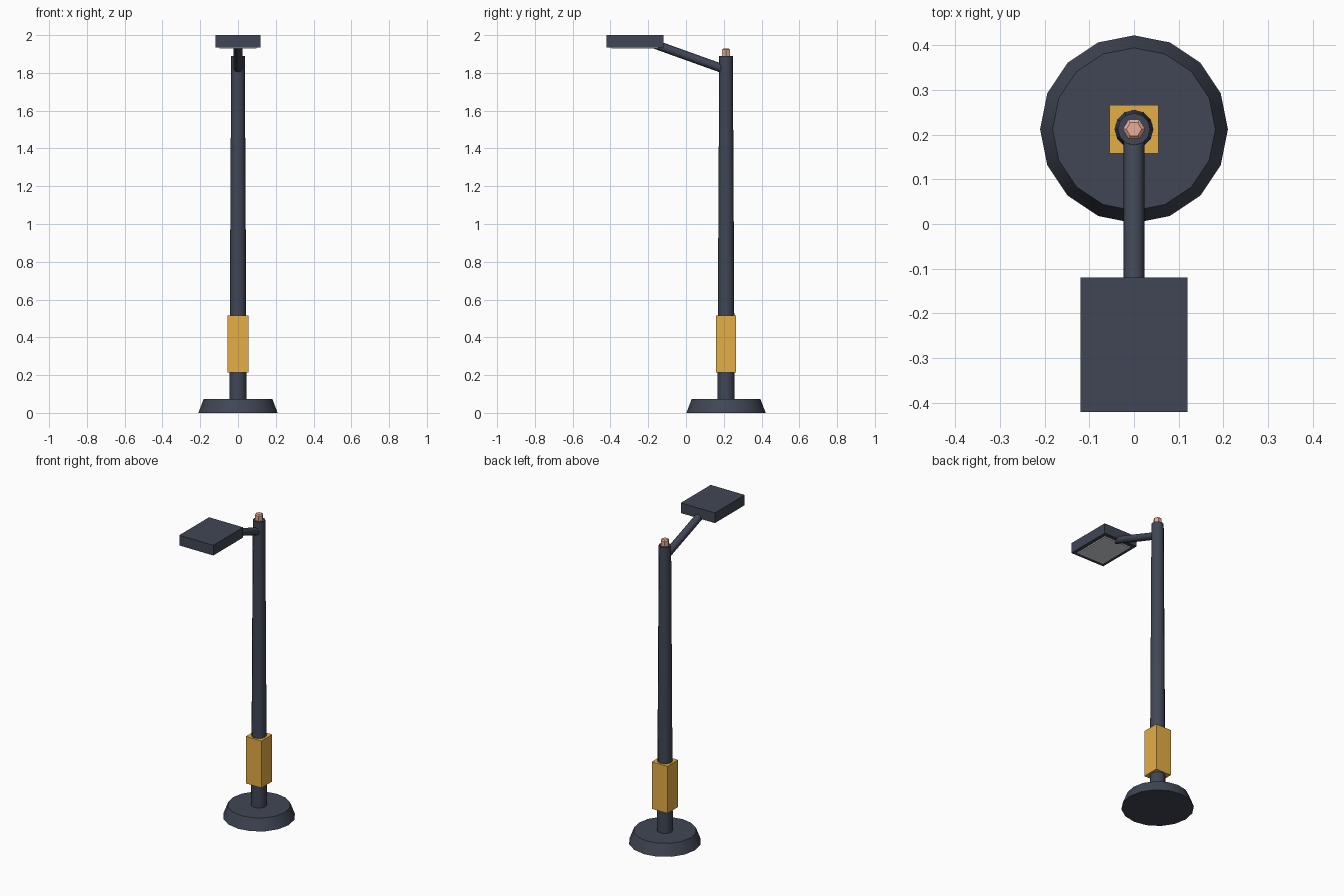
import bpy, math
from mathutils import Vector

if "Cube" in bpy.data.objects:
    bpy.data.objects.remove(bpy.data.objects["Cube"])

POLE_Y = 0.212


def material(name, rgb):
    m = bpy.data.materials.new(name)
    m.diffuse_color = (*rgb, 1)
    m.use_nodes = True
    m.node_tree.nodes["Principled BSDF"].inputs["Base Color"].default_value = m.diffuse_color
    return m


slate = material("dark_slate", (0.051, 0.061, 0.089))
amber = material("amber", (0.78, 0.42, 0.06))
copper = material("copper", (0.80, 0.42, 0.31))
pale = material("pale_lens", (0.68, 0.70, 0.73))


def finish(name, mat, smooth=None):
    ob = bpy.context.object
    ob.name = name
    ob.data.materials.append(mat)
    if smooth:
        bpy.ops.object.shade_smooth_by_angle(angle=math.radians(smooth))
    return ob


def box(name, mat, lo, hi):
    lo, hi = Vector(lo), Vector(hi)
    bpy.ops.mesh.primitive_cube_add(size=1, location=(lo + hi) / 2)
    bpy.context.object.scale = hi - lo
    bpy.ops.object.transform_apply(location=False, rotation=False, scale=True)
    return finish(name, mat)


def tube(name, mat, start, end, r1, r2, sides, smooth=50):
    start, end = Vector(start), Vector(end)
    axis = end - start
    bpy.ops.mesh.primitive_cone_add(
        vertices=sides, radius1=r1, radius2=r2, depth=axis.length,
        location=(start + end) / 2,
        rotation=axis.to_track_quat('Z', 'Y').to_euler())
    return finish(name, mat, smooth)


# Flared foot and tapered pole
tube("base", slate, (0, POLE_Y, 0), (0, POLE_Y, 0.073), 0.21, 0.182, 16)
tube("pole", slate, (0, POLE_Y, 0.06), (0, POLE_Y, 1.89), 0.046, 0.036, 12)

# Control box around the lower pole
box("control_box", amber, (-0.055, POLE_Y - 0.054, 0.215),
    (0.055, POLE_Y + 0.054, 0.515))

# Six-sided sensor with a chamfered flat top
cap = tube("sensor_cap", copper, (0, POLE_Y, 1.88), (0, POLE_Y, 1.93),
           0.025, 0.025, 6, smooth=None)
cap.rotation_euler.z += math.radians(30)
chamfer = cap.modifiers.new("chamfer", 'BEVEL')
chamfer.width = 0.007
chamfer.segments = 1
chamfer.limit_method = 'ANGLE'
chamfer.angle_limit = math.radians(75)

# Sloping arm
tube("arm", slate, (0, POLE_Y, 1.816), (0, -0.17, 1.953), 0.0235, 0.0235, 8)

# Lamp head with lens plate underneath
box("lamp_head", slate, (-0.12, -0.42, 1.935), (0.12, -0.12, 2.0))
box("lens", pale, (-0.097, -0.395, 1.928), (0.097, -0.145, 1.937))
